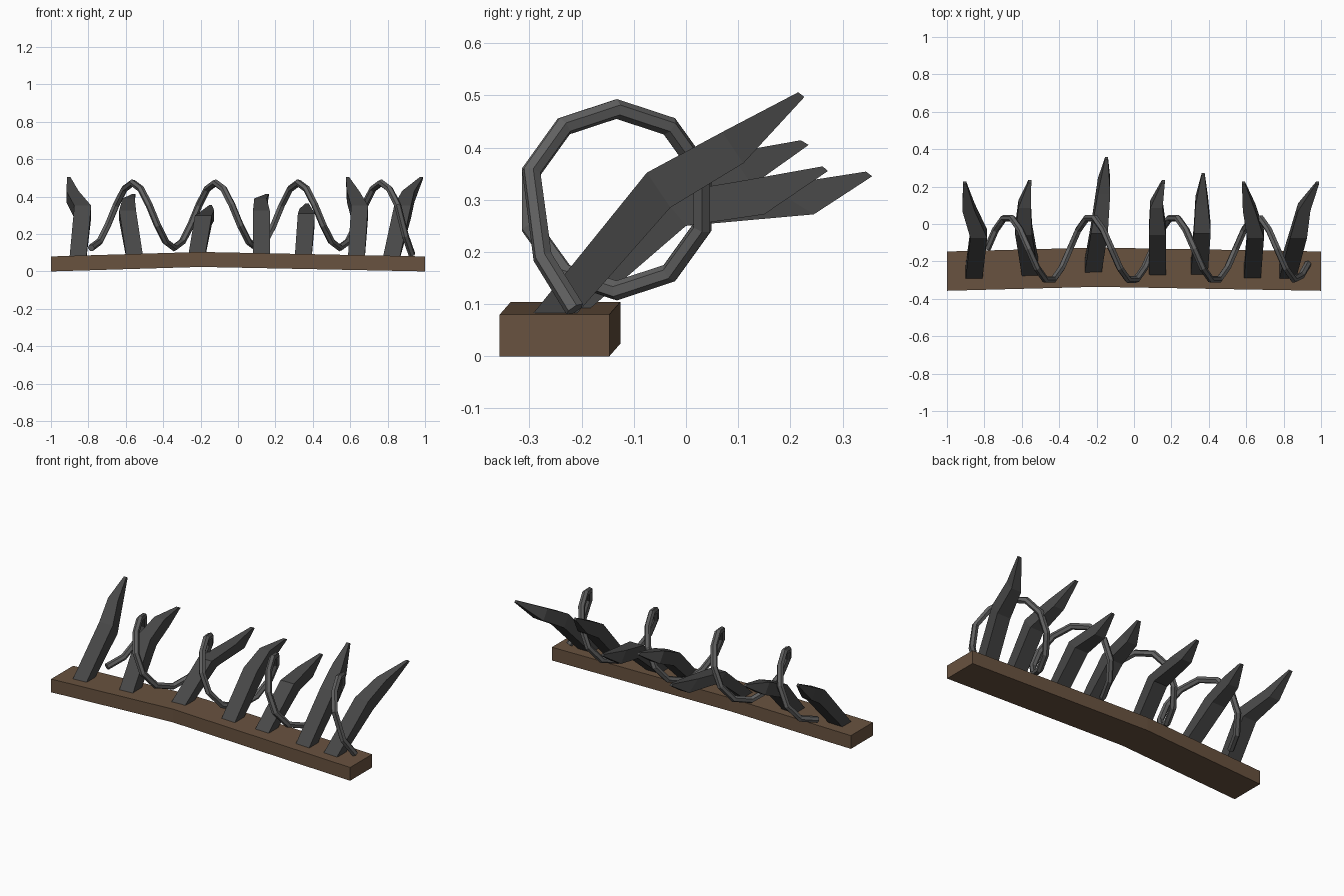
import bpy, bmesh
from math import sin, cos, tau

if "Cube" in bpy.data.objects:
    bpy.data.objects.remove(bpy.data.objects["Cube"])


def material(name, rgb):
    m = bpy.data.materials.new(name)
    m.diffuse_color = (*rgb, 1)
    m.use_nodes = True
    m.node_tree.nodes["Principled BSDF"].inputs["Base Color"].default_value = m.diffuse_color
    return m


wood = material("wood", (0.14, 0.085, 0.05))
iron = material("dark_iron", (0.065, 0.065, 0.065))
wire_grey = material("wire_grey", (0.12, 0.12, 0.12))


def loft(name, sections, mat):
    """Skin a chain of four-cornered sections and cap both ends."""
    bm = bmesh.new()
    rings = [[bm.verts.new(p) for p in s] for s in sections]
    for a, b in zip(rings, rings[1:]):
        for i in range(4):
            j = (i + 1) % 4
            bm.faces.new((a[i], a[j], b[j], b[i]))
    bm.faces.new(rings[0][::-1])
    bm.faces.new(rings[-1])
    bmesh.ops.recalc_face_normals(bm, faces=bm.faces)
    me = bpy.data.meshes.new(name)
    bm.to_mesh(me)
    bm.free()
    me.materials.append(mat)
    ob = bpy.data.objects.new(name, me)
    bpy.context.collection.objects.link(ob)


# Plank, slightly bowed left of the middle
def plank_section(x, dy, dz):
    y0, y1, z0, z1 = -0.357 + dy, -0.147 + dy, dz, 0.08 + dz
    return [(x, y0, z0), (x, y1, z0), (x, y1, z1), (x, y0, z1)]


loft("plank", [plank_section(-1, 0, 0), plank_section(-0.2, 0.021, 0.024),
               plank_section(1, 0, 0)], wood)

# Side profiles of the spikes: (top y, top z, bottom y, bottom z) per section
BASE = (-0.335, 0.03, -0.255, 0.03)
TALL = [BASE, (-0.075, 0.352, -0.03, 0.285), (0.07, 0.43, 0.11, 0.37), (0.215, 0.506, 0.227, 0.497)]
MID = [BASE, (-0.06, 0.325, 0.0, 0.27), (0.085, 0.39, 0.127, 0.328), (0.22, 0.414, 0.235, 0.405)]
LOW = [BASE, (-0.05, 0.31, 0.0, 0.25), (0.1, 0.335, 0.15, 0.272), (0.262, 0.364, 0.272, 0.355)]
LONG = [BASE, (-0.05, 0.3, 0.0, 0.25), (0.16, 0.325, 0.245, 0.272), (0.345, 0.354, 0.357, 0.345)]
WIDTHS = (0.045, 0.045, 0.033, 0.008)

# Spikes: profile and the x centre of each section
spikes = [
    (TALL, (-0.86, -0.83, -0.885, -0.905)),
    (MID, (-0.545, -0.59, -0.585, -0.557)),
    (LONG, (-0.23, -0.185, -0.16, -0.147)),
    (MID, (0.125, 0.125, 0.12, 0.157)),
    (LOW, (0.345, 0.365, 0.362, 0.37)),
    (TALL, (0.63, 0.65, 0.615, 0.585)),
    (TALL, (0.81, 0.88, 0.91, 0.982)),
]
for n, (profile, xs) in enumerate(spikes, 1):
    loft(f"spike_{n}", [[(x - w, a, b), (x + w, a, b), (x + w, c, d), (x - w, c, d)]
                        for (a, b, c, d), x, w in zip(profile, xs, WIDTHS)], iron)

# Coiled wire, ten segments per turn, ending on the plank
points = [(-0.785 + 0.0443 * k, -0.133 + 0.172 * sin(tau * k / 10), 0.3 - 0.174 * cos(tau * k / 10))
          for k in range(38)]
points += [(0.895, -0.275, 0.19), (0.93, -0.213, 0.09)]
curve = bpy.data.curves.new("coil_wire", "CURVE")
curve.dimensions = "3D"
curve.bevel_depth = 0.019
curve.bevel_resolution = 1
curve.use_fill_caps = True
spline = curve.splines.new("POLY")
spline.points.add(len(points) - 1)
for p, co in zip(spline.points, points):
    p.co = (*co, 1)
spline.use_smooth = False
curve.materials.append(wire_grey)
coil = bpy.data.objects.new("coil_wire", curve)
bpy.context.collection.objects.link(coil)
